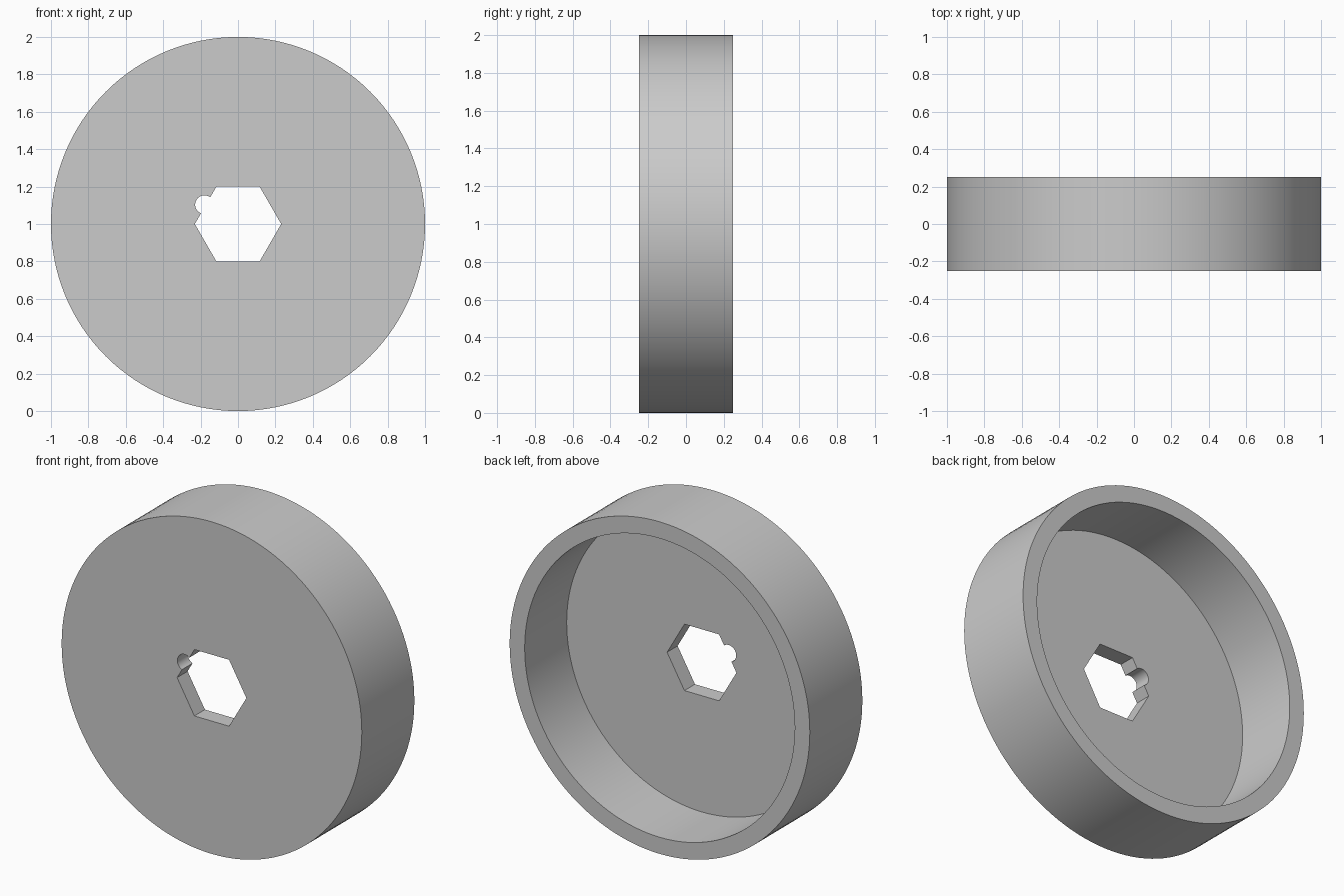
import bpy, math
from mathutils import Matrix

cube = bpy.data.objects.get("Cube")
if cube:
    bpy.data.objects.remove(cube, do_unlink=True)

RADIUS, HALF_WIDTH, RIM, FLOOR = 1.0, 0.25, 0.1, 0.1
APOTHEM, NOTCH_RADIUS, NOTCH_OFFSET = 0.2, 0.05, 0.207

grey = bpy.data.materials.new("plain grey")
grey.use_nodes = True
colour = (0.6, 0.6, 0.6, 1)
grey.diffuse_color = colour
grey.node_tree.nodes["Principled BSDF"].inputs["Base Color"].default_value = colour


def disc(name, radius, y0, y1, sides, x=0.0, z=RADIUS, turn=0.0):
    """Prism along y from y0 to y1, first corner at angle turn from +x."""
    bpy.ops.mesh.primitive_cylinder_add(vertices=sides, radius=radius, depth=y1 - y0)
    obj = bpy.context.object
    obj.name = name
    # Cylinder corners start on +y, so spin them round to +x first
    obj.data.transform(Matrix.Translation((x, (y0 + y1) / 2, z))
                       @ Matrix.Rotation(math.pi / 2, 4, 'X')
                       @ Matrix.Rotation(turn - math.pi / 2, 4, 'Z'))
    obj.data.materials.append(grey)
    return obj


def cut(target, cutter):
    cutter.hide_render = True
    mod = target.modifiers.new("cut", 'BOOLEAN')
    mod.operation = 'DIFFERENCE'
    mod.solver = 'EXACT'
    mod.object = cutter
    bpy.context.view_layer.objects.active = target
    bpy.ops.object.modifier_apply(modifier=mod.name)
    bpy.data.objects.remove(cutter, do_unlink=True)


# Wheel body
wheel = disc("wheel", RADIUS, -HALF_WIDTH, HALF_WIDTH, 128)

# Hollow back
cut(wheel, disc("back_recess", RADIUS - RIM, FLOOR - HALF_WIDTH, HALF_WIDTH + 0.1, 128))

# Hexagonal axle hole
cut(wheel, disc("hex_hole", APOTHEM / math.cos(math.pi / 6), -0.4, 0.1, 6))

# Round notch on the upper right-hand side of the hexagon
angle = math.radians(150)
cut(wheel, disc("round_notch", NOTCH_RADIUS, -0.4, 0.1, 32,
                x=NOTCH_OFFSET * math.cos(angle),
                z=RADIUS + NOTCH_OFFSET * math.sin(angle)))

# Smooth curved walls, crisp edges
bpy.ops.object.select_all(action='DESELECT')
wheel.select_set(True)
bpy.context.view_layer.objects.active = wheel
bpy.ops.object.shade_smooth_by_angle(angle=math.radians(30))
